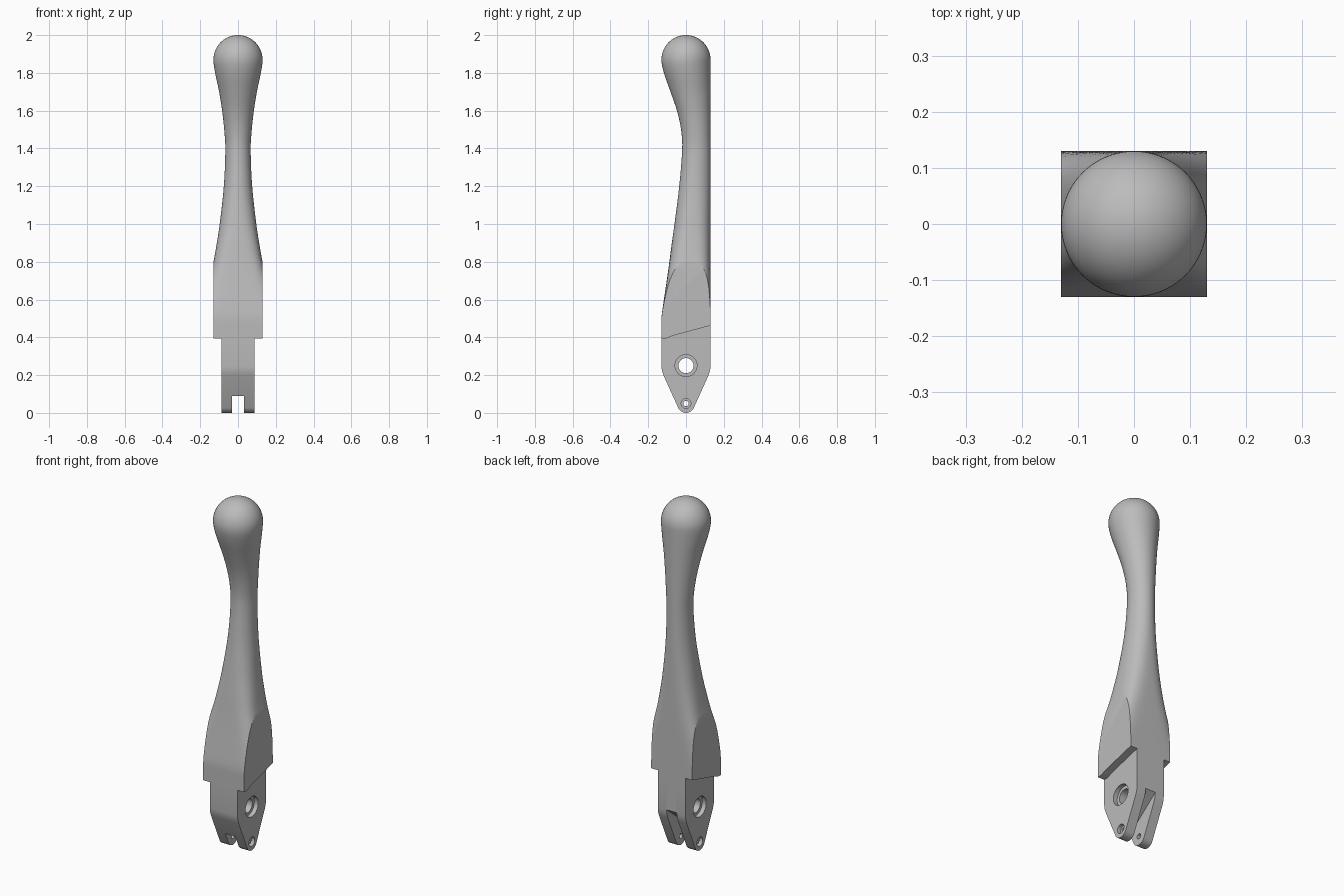
import bpy, bmesh, math

if "Cube" in bpy.data.objects:
    bpy.data.objects.remove(bpy.data.objects["Cube"])

grey = bpy.data.materials.new("plain grey")
grey.diffuse_color = (0.5, 0.5, 0.5, 1)
grey.use_nodes = True
grey.node_tree.nodes["Principled BSDF"].inputs["Base Color"].default_value = grey.diffuse_color


def make(name, bm):
    bmesh.ops.recalc_face_normals(bm, faces=bm.faces)
    me = bpy.data.meshes.new(name)
    bm.to_mesh(me)
    bm.free()
    ob = bpy.data.objects.new(name, me)
    bpy.context.collection.objects.link(ob)
    me.materials.append(grey)
    return ob


def prism(name, pts, x0, x1):
    """Extrude a (y, z) outline along x."""
    bm = bmesh.new()
    face = bm.faces.new([bm.verts.new((x0, y, z)) for y, z in pts])
    new = bmesh.ops.extrude_face_region(bm, geom=[face])["geom"]
    bmesh.ops.translate(bm, vec=(x1 - x0, 0, 0),
                        verts=[v for v in new if isinstance(v, bmesh.types.BMVert)])
    return make(name, bm)


def disc(y, z, r, n=40):
    return [(y + r * math.cos(math.tau * i / n), z + r * math.sin(math.tau * i / n))
            for i in range(n)]


# Handle sections: height, half width, front y, roundness exponent (back stays straight)
R, TOP = 0.13, 1.87
keys = [(-0.1, 0.26, -R, 10), (0.4, 0.25, -R, 10), (0.5, 0.215, -R, 8),
        (0.6, 0.182, -0.117, 5.5), (0.7, 0.155, -0.102, 4.4), (0.8, 0.13, -0.088, 3.5),
        (0.9, 0.112, -0.075, 2.9), (1.0, 0.097, -0.061, 2.5), (1.2, 0.075, -0.036, 2.1),
        (1.4, 0.067, -0.02, 2), (1.5, 0.073, -0.026, 2), (1.6, 0.084, -0.048, 2),
        (1.7, 0.1, -0.082, 2), (1.8, 0.121, -0.117, 2), (TOP, R, -R, 2)]


def slope(i, k):
    if i == 0 or i == len(keys) - 1:
        return 0
    a, b = keys[i - 1], keys[i + 1]
    return (b[k] - a[k]) / (b[0] - a[0])


def section(i, t):
    a, b = keys[i], keys[i + 1]
    h = b[0] - a[0]
    out = [a[0] + h * t]
    for k in (1, 2, 3):
        out.append((2*t**3 - 3*t*t + 1) * a[k] + (t**3 - 2*t*t + t) * h * slope(i, k)
                   + (3*t*t - 2*t**3) * b[k] + (t**3 - t*t) * h * slope(i + 1, k))
    return out


rings = [(keys[0][0], 0.26, -R, 10)]
rings += [section(i, j / 5) for i in range(1, len(keys) - 1) for j in range(5)]
rings += [(TOP + R * math.sin(a), R * math.cos(a), -R * math.cos(a), 2)
          for a in (math.pi / 2 * i / 16 for i in range(16))]

# Loft the handle with its ball end
SEG = 80
bm = bmesh.new()
loops = []
for z, w, yf, n in rings:
    yb = R if z <= TOP else -yf
    yf = max(yf, -R)
    mid, h = (yb + yf) / 2, (yb - yf) / 2
    loop = []
    for s in range(SEG):
        c, d = math.cos(math.tau * s / SEG), math.sin(math.tau * s / SEG)
        r = (abs(c) ** n + abs(d) ** n) ** (-1 / n)
        loop.append(bm.verts.new((w * c * r, mid + h * d * r, z)))
    loops.append(loop)
for a, b in zip(loops, loops[1:]):
    for s in range(SEG):
        t = (s + 1) % SEG
        bm.faces.new((a[s], a[t], b[t], b[s]))
bm.faces.new(loops[0])
tip = bm.verts.new((0, 0, TOP + R))
for s in range(SEG):
    bm.faces.new((loops[-1][s], loops[-1][(s + 1) % SEG], tip))
handle = make("lever_handle", bm)


def cut(cutter, op="DIFFERENCE"):
    cutter.hide_render = True
    m = handle.modifiers.new("cut", "BOOLEAN")
    m.operation, m.solver, m.object = op, "EXACT", cutter
    bpy.context.view_layer.objects.active = handle
    bpy.ops.object.modifier_apply(modifier=m.name)
    bpy.data.objects.remove(cutter)


# Flat sides, and the step down to the narrower tang
flat = [(-0.4, -0.3), (0.4, -0.3), (0.4, 1.0), (-0.4, 1.0)]
step = [(-0.4, -0.3), (0.4, -0.3), (0.4, 0.535), (-0.065, 0.41), (-0.085, 0.402),
        (-0.105, 0.394), (-0.4, 0.394)]
for side in (-1, 1):
    cut(prism("side_cutter", flat, side * 0.13, side * 0.6))
    cut(prism("step_cutter", step, side * 0.088, side * 0.5))

# Tapered tang outline with a rounded foot
half = [(0.3, 2.2), (0.3, 0.97), (0.13, 0.245), (0.127, 0.222), (0.119, 0.198)]
foot = [(0.045 * math.cos(a), 0.045 + 0.045 * math.sin(a))
        for a in (math.radians(-25 - 130 * i / 16) for i in range(17))]
outline = half + foot + [(-y, z) for y, z in reversed(half)]
cut(prism("outline_cutter", outline, -0.5, 0.5), "INTERSECT")

# Ramped slot in the foot, open at front and back
cut(prism("slot_cutter", [(-0.2, -0.1), (0.2, -0.1), (0.2, 0.306), (-0.2, -0.014)],
          -0.032, 0.032))

# Pivot hole and pin hole, each with a counterbore on both sides
for z, bore, rim, depth in ((0.25, 0.04, 0.058, 0.025), (0.05, 0.014, 0.026, 0.02)):
    cut(prism("bore_cutter", disc(0, z, bore), -0.5, 0.5))
    for side in (-1, 1):
        cut(prism("rim_cutter", disc(0, z, rim), side * (0.088 - depth), side * 0.5))

bpy.ops.object.select_all(action="DESELECT")
handle.select_set(True)
bpy.context.view_layer.objects.active = handle
bpy.ops.object.shade_smooth_by_angle(angle=math.radians(25))
